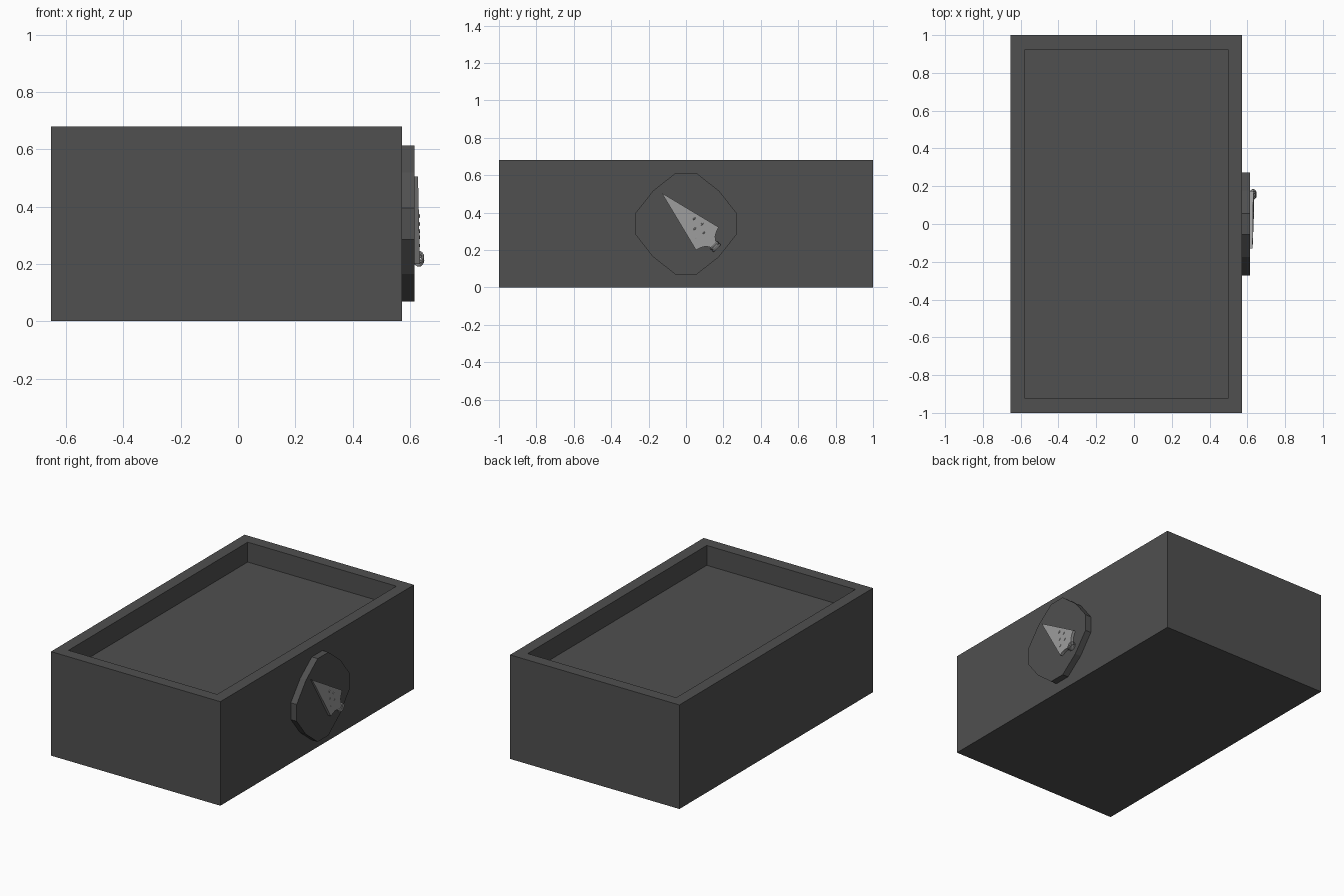
import bpy, bmesh, math
from mathutils import Matrix, Vector

cube = bpy.data.objects.get("Cube")
if cube:
    bpy.data.objects.remove(cube, do_unlink=True)


def material(name, value):
    mat = bpy.data.materials.new(name)
    mat.use_nodes = True
    colour = (value, value, value, 1)
    mat.diffuse_color = colour
    mat.node_tree.nodes["Principled BSDF"].inputs["Base Color"].default_value = colour
    return mat


def finish(bm, name, mat):
    bmesh.ops.recalc_face_normals(bm, faces=bm.faces)
    mesh = bpy.data.meshes.new(name)
    bm.to_mesh(mesh)
    bm.free()
    mesh.materials.append(mat)
    obj = bpy.data.objects.new(name, mesh)
    bpy.context.collection.objects.link(obj)
    return obj


def prism(name, outline, x_back, x_front, mat):
    """Extrude a (y, z) outline along x."""
    bm = bmesh.new()
    face = bm.faces.new([bm.verts.new((x_back, y, z)) for y, z in outline])
    new = bmesh.ops.extrude_face_region(bm, geom=[face])["geom"]
    verts = [v for v in new if isinstance(v, bmesh.types.BMVert)]
    bmesh.ops.translate(bm, verts=verts, vec=(x_front - x_back, 0, 0))
    return finish(bm, name, mat)


dark = material("dark grey", 0.08)
light = material("light grey stone", 0.33)

# Box with a shallow recess in its top
bm = bmesh.new()
bmesh.ops.create_cube(bm, size=1)
bmesh.ops.scale(bm, verts=bm.verts, vec=(1.225, 2, 0.68))
bmesh.ops.translate(bm, verts=bm.verts, vec=(-0.04, 0, 0.34))
top = max(bm.faces, key=lambda f: f.calc_center_median().z)
bmesh.ops.inset_region(bm, faces=[top], thickness=0.106)
new = bmesh.ops.extrude_discrete_faces(bm, faces=[top])["faces"]
bmesh.ops.translate(bm, verts=new[0].verts, vec=(0, 0, -0.13))
finish(bm, "box", dark)

# Twelve-sided medallion on the side
quarter = [(0.272, 0.055), (0.178, 0.175), (0.055, 0.272)]
rim = []
for k in range(4):
    c, s = round(math.cos(k * math.pi / 2)), round(math.sin(k * math.pi / 2))
    rim += [(c * y - s * z, 0.34 + s * y + c * z) for y, z in quarter]
prism("medallion", rim, 0.572, 0.615, dark)

# Arrowhead: half profile of (length from tip, half width), mirrored on its axis
DIAG = math.sqrt(0.5)


def place(u, w):
    return (-0.13 + (u + w) * DIAG, 0.505 + (w - u) * DIAG)


half = [(0.345, 0.086), (0.354, 0.06), (0.366, 0.038), (0.385, 0.023), (0.415, 0.02)]
outline = [(0, 0)] + half + [(u, -w) for u, w in reversed(half)]
head = prism("arrowhead", [place(u, w) for u, w in outline], 0.614, 0.635, light)
for v in head.data.vertices:
    if v.co.x > 0.62:
        v.co.x -= 0.007 * (v.co.z - 0.2) / 0.3   # thinner towards the tip

# Chipped flakes on the arrowhead face
bm = bmesh.new()
for u, w in [(0.22, 0.025), (0.27, 0.035), (0.26, -0.01), (0.31, 0.01), (0.3, -0.04)]:
    y, z = place(u, w)
    spot = Matrix.Translation((0.632, y, z)) @ Matrix.Rotation(math.pi / 4, 4, "X")
    bmesh.ops.create_icosphere(bm, subdivisions=1, radius=0.01,
                               matrix=spot @ Matrix.Diagonal((0.4, 1, 0.5, 1)))
finish(bm, "flakes", light)

# Cord wrapped around the stem
axis = Vector((0, DIAG, -DIAG)).to_track_quat("Z", "X")
for i, u in enumerate((0.398, 0.414)):
    y, z = place(u, 0)
    bpy.ops.mesh.primitive_torus_add(major_segments=16, minor_segments=6,
                                     major_radius=0.022, minor_radius=0.007,
                                     location=(0.631, y, z))
    cord = bpy.context.object
    cord.name = f"cord_wrap_{i + 1}"
    cord.rotation_euler = axis.to_euler()
    # Flatten the loop along the box's outward direction
    local = axis.inverted() @ Vector((1, 0, 0))
    cord.scale = (0.65, 1, 1) if abs(local.x) > abs(local.y) else (1, 0.65, 1)
    cord.data.materials.append(light)
    bpy.ops.object.shade_smooth_by_angle()
